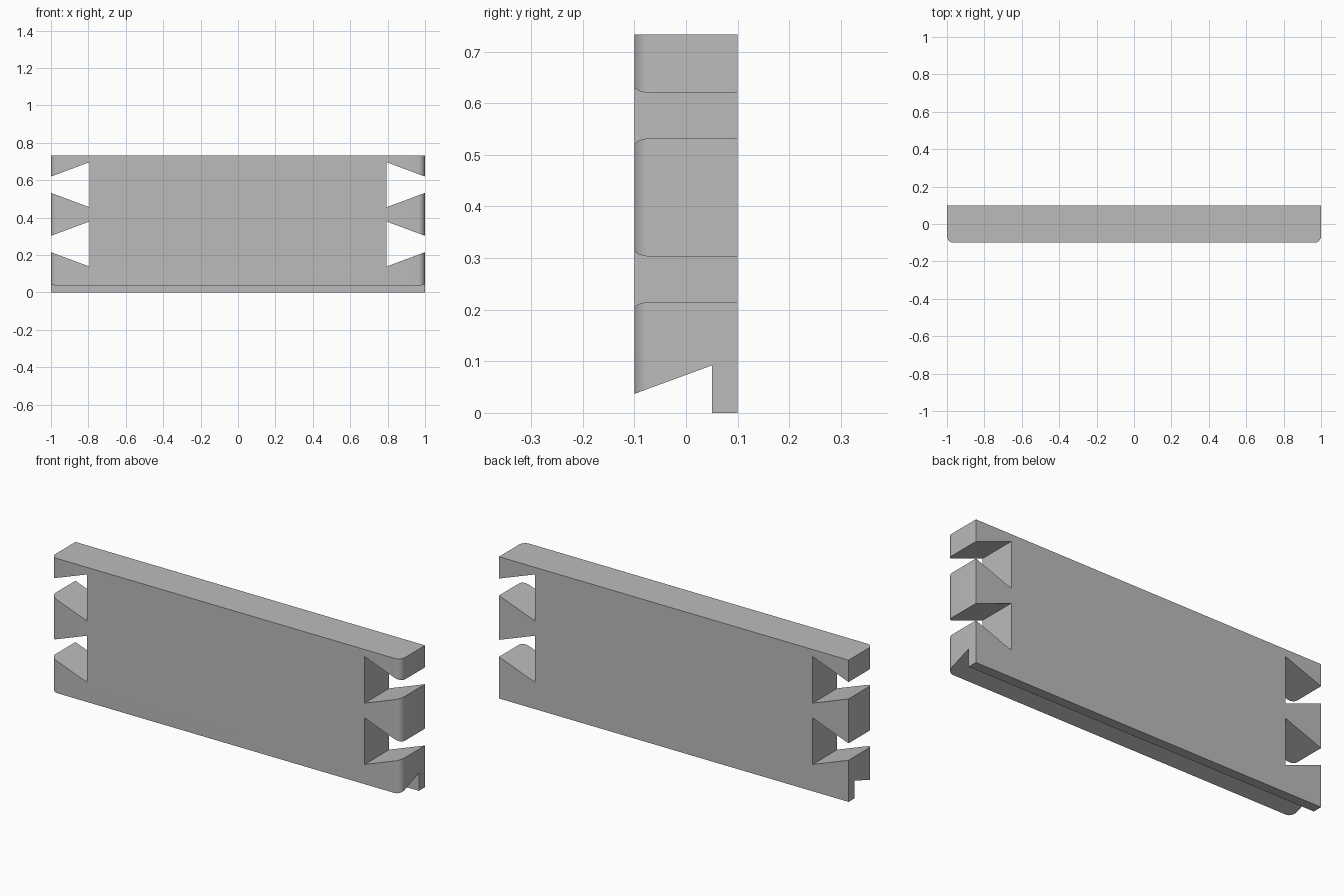
import bpy, bmesh, math
from mathutils import Vector

if "Cube" in bpy.data.objects:
    bpy.data.objects.remove(bpy.data.objects["Cube"], do_unlink=True)

HALF, DEPTH, HEIGHT, RADIUS = 1.0, 0.1, 0.733, 0.035

grey = bpy.data.materials.new("plain grey")
grey.use_nodes = True
grey.diffuse_color = (0.5, 0.5, 0.5, 1)
grey.node_tree.nodes["Principled BSDF"].inputs["Base Color"].default_value = (0.5, 0.5, 0.5, 1)


def prism(name, outline, sweep):
    """Sweep a closed outline into a solid."""
    bm = bmesh.new()
    face = bm.faces.new([bm.verts.new(p) for p in outline])
    swept = bmesh.ops.extrude_face_region(bm, geom=[face])["geom"]
    bmesh.ops.translate(bm, vec=Vector(sweep),
                        verts=[v for v in swept if isinstance(v, bmesh.types.BMVert)])
    bmesh.ops.recalc_face_normals(bm, faces=bm.faces)
    mesh = bpy.data.meshes.new(name)
    bm.to_mesh(mesh)
    bm.free()
    mesh.materials.append(grey)
    obj = bpy.data.objects.new(name, mesh)
    bpy.context.collection.objects.link(obj)
    return obj


def cut(target, cutter):
    """Subtract a cutter, then discard it."""
    cutter.hide_render = True
    mod = target.modifiers.new(cutter.name, "BOOLEAN")
    mod.operation, mod.solver, mod.object = "DIFFERENCE", "EXACT", cutter
    bpy.context.view_layer.objects.active = target
    bpy.ops.object.modifier_apply(modifier=mod.name)
    bpy.data.objects.remove(cutter, do_unlink=True)


# Drawer front board: plan outline with the two front corners rounded
plan = [(HALF, DEPTH, 0), (-HALF, DEPTH, 0)]
for cx, start in ((RADIUS - HALF, 180), (HALF - RADIUS, 270)):
    for i in range(9):
        a = math.radians(start + 90 * i / 8)
        plan.append((cx + RADIUS * math.cos(a), RADIUS - DEPTH + RADIUS * math.sin(a), 0))
board = prism("drawer_front", plan, (0, 0, HEIGHT))

# Sloping finger pull under the front, leaving a lip at the back
pull = [(-1.1, -0.2, -0.1), (-1.1, 0.05, -0.1), (-1.1, 0.05, 0.092), (-1.1, -0.2, 0.0)]
cut(board, prism("finger_pull_cutter", pull, (2.2, 0, 0)))

# Dovetail sockets in both ends
INNER, OUTER, SLOPE = 0.795, 1.1, 0.372
for side in (-1, 1):
    for middle in (0.259, 0.576):
        wide = 0.12
        narrow = wide - SLOPE * (OUTER - INNER)
        socket = [(side * INNER, -0.2, middle - wide), (side * INNER, -0.2, middle + wide),
                  (side * OUTER, -0.2, middle + narrow), (side * OUTER, -0.2, middle - narrow)]
        cut(board, prism("socket_cutter", socket, (0, 0.4, 0)))

# Smooth the rounded corners, keep the rest crisp
board.select_set(True)
bpy.context.view_layer.objects.active = board
bpy.ops.object.shade_smooth_by_angle(angle=math.radians(20))
